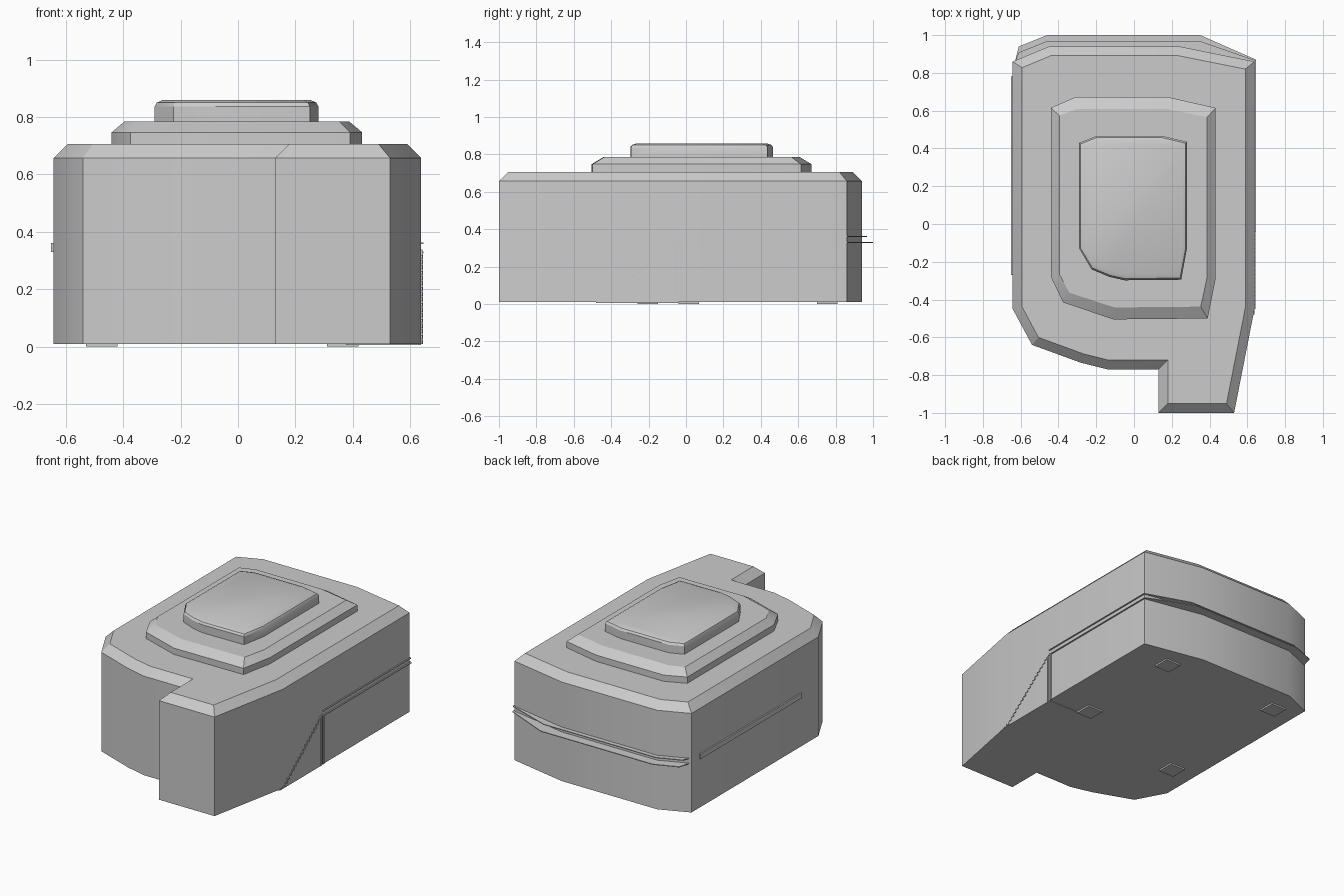
import bpy, bmesh
from mathutils import Vector

if "Cube" in bpy.data.objects:
    bpy.data.objects.remove(bpy.data.objects["Cube"])


def inset(pts, d, ky=1.0):
    """Mitred inset of a counter-clockwise outline; ky stretches the y offset."""
    out = []
    for i, p in enumerate(pts):
        p, a, b = Vector(p), Vector(pts[i - 1]), Vector(pts[(i + 1) % len(pts)])
        e1, e2 = (p - a).normalized(), (b - p).normalized()
        n1, n2 = Vector((-e1.y, e1.x)), Vector((-e2.y, e2.x))
        m = (n1 + n2) / (1 + n1.dot(n2)) * d
        out.append((p.x + m.x, p.y + m.y * ky))
    return out


def tier(name, outline, levels, ky=1.0, smooth=True):
    """Stack of outline rings, levels = (z, inset), capped at both ends."""
    bm = bmesh.new()
    rings = [[bm.verts.new((x, y, z)) for x, y in inset(outline, d, ky)] for z, d in levels]
    n = len(outline)
    for lo, hi in zip(rings, rings[1:]):
        for i in range(n):
            j = (i + 1) % n
            bm.faces.new((lo[i], lo[j], hi[j], hi[i]))
    bm.faces.new(rings[0][::-1])
    bm.faces.new(rings[-1])
    bmesh.ops.recalc_face_normals(bm, faces=bm.faces)
    mesh = bpy.data.meshes.new(name)
    bm.to_mesh(mesh)
    bm.free()
    ob = bpy.data.objects.new(name, mesh)
    bpy.context.collection.objects.link(ob)
    if smooth:
        bpy.context.view_layer.objects.active = ob
        ob.select_set(True)
        bpy.ops.object.shade_smooth_by_angle(angle=0.5)
        ob.select_set(False)
    return ob


def box(name, x0, x1, y0, y1, z0, z1):
    return tier(name, [(x0, y0), (x1, y0), (x1, y1), (x0, y1)], [(z0, 0), (z1, 0)], smooth=False)


# Main body with front projection and chamfered roof edge
body = [(0.13, -1.0), (0.53, -1.0), (0.638, -0.45), (0.638, 0.86), (0.24, 0.94),
        (-0.45, 0.94), (-0.642, 0.86), (-0.642, -0.45), (-0.54, -0.64),
        (-0.28, -0.735), (-0.14, -0.77), (0.13, -0.77)]
tier("main_body", body, [(0.01, 0), (0.657, 0), (0.706, 0.049)])

# Stepped roof tiers
middle = [(-0.11, -0.505), (0.39, -0.5), (0.432, -0.29), (0.432, 0.615), (0.18, 0.672),
          (-0.31, 0.672), (-0.44, 0.615), (-0.44, -0.28), (-0.375, -0.415)]
tier("middle_tier", middle, [(0.7, 0), (0.747, 0), (0.785, 0.045)], ky=1.4)

upper = [(-0.05, -0.298), (0.25, -0.295), (0.28, -0.13), (0.28, 0.435), (0.15, 0.466),
         (-0.2, 0.466), (-0.29, 0.43), (-0.29, -0.13), (-0.225, -0.24), (-0.13, -0.28)]
tier("upper_tier", upper, [(0.78, 0), (0.837, 0), (0.85, 0.007), (0.859, 0.026)], ky=1.3)

# Two thin ledges round the back and right wall
for name, z, back in (("lower_ledge", 0.326, 1.0), ("upper_ledge", 0.358, 0.968)):
    side = back - 0.13 if back == 1.0 else 0.865
    ledge = [(0.63, -0.04), (0.646, -0.04), (0.646, side), (0.35, back), (-0.46, back),
             (-0.61, back - 0.06), (-0.63, 0.86), (-0.45, 0.93), (0.24, 0.93), (0.63, 0.85)]
    tier(name, ledge, [(z, 0), (z + 0.005, 0)], smooth=False)

# Left wall rail
box("left_rail", -0.651, -0.635, -0.27, 0.78, 0.33, 0.362)

# Right wall posts and stepped diagonal trim
for i, y in enumerate((-0.06, -0.035)):
    box(f"right_post_{i}", 0.63, 0.644, y, y + 0.01, 0.01, 0.33)
steps = 18
for i in range(steps):
    y = -0.45 + 0.41 * i / steps
    z = 0.01 + 0.335 * i / steps
    box(f"stair_trim_{i}", 0.63, 0.643, y, y + 0.023, z, z + 0.012)

# Thin base plate under the stairs, and square feet
box("stair_base", 0.376, 0.638, -0.48, -0.04, 0.006, 0.012)
for i, (x, y) in enumerate([(0.365, 0.755), (-0.475, 0.755), (0.365, 0.015), (-0.475, -0.205)]):
    box(f"foot_{i}", x - 0.055, x + 0.055, y - 0.055, y + 0.055, 0.0, 0.012)
